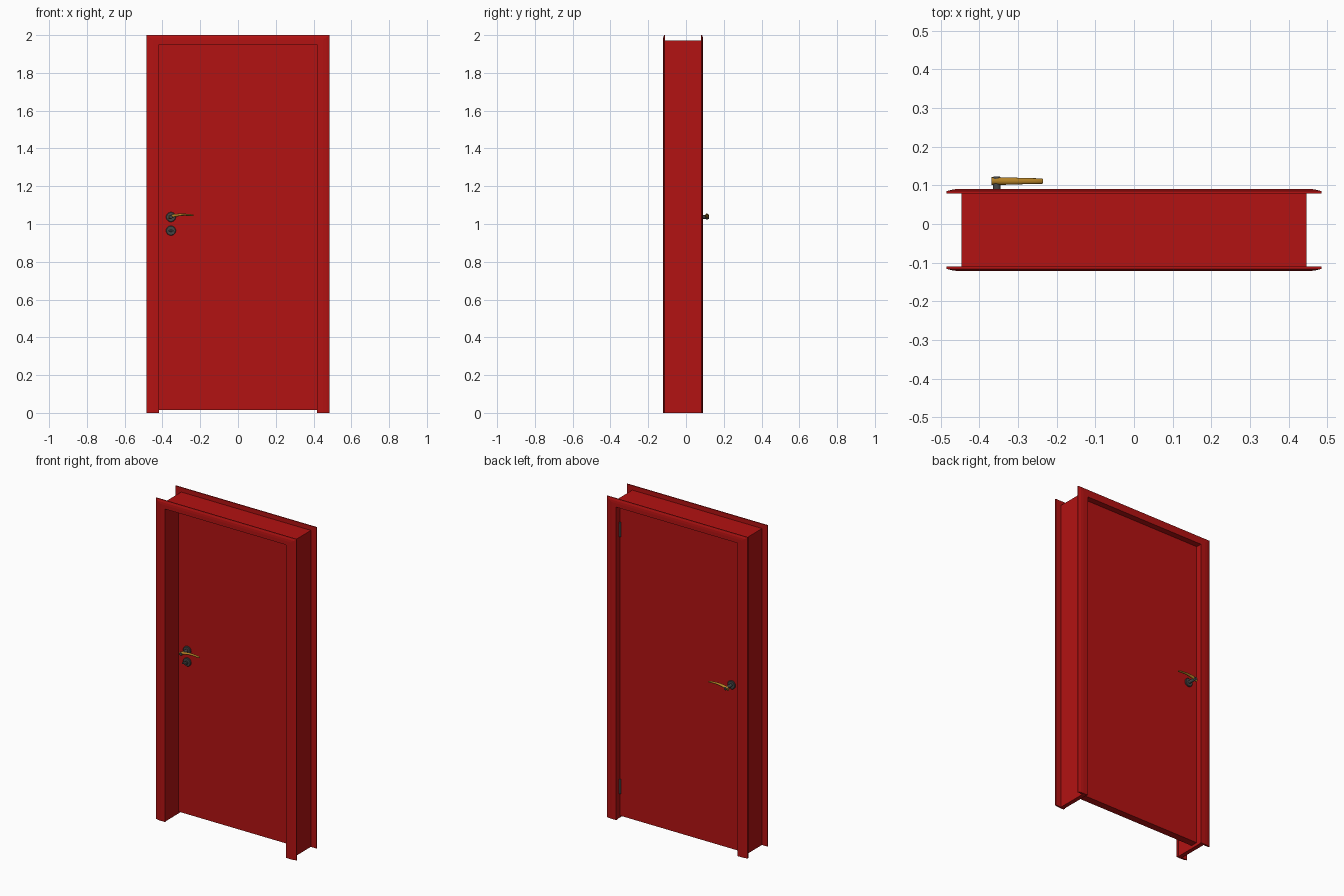
import bpy, bmesh, math
from mathutils import Matrix, Vector

if "Cube" in bpy.data.objects:
    bpy.data.objects.remove(bpy.data.objects["Cube"])


def material(name, rgb):
    m = bpy.data.materials.new(name)
    m.diffuse_color = (*rgb, 1)
    m.use_nodes = True
    m.node_tree.nodes["Principled BSDF"].inputs["Base Color"].default_value = m.diffuse_color
    return m


RED = material("red_paint", (0.45, 0.006, 0.006))
BRASS = material("brass", (0.45, 0.22, 0.02))
METAL = material("dark_metal", (0.06, 0.06, 0.06))

HALF_W, HEAD = 0.418, 1.95          # clear opening
DOOR_FRONT, DOOR_BACK = 0.01, 0.055
HX, HZ, LOCK_Z = -0.355, 1.037, 0.965


def finish(name, bm, mat, smooth=False):
    bmesh.ops.recalc_face_normals(bm, faces=bm.faces[:])
    me = bpy.data.meshes.new(name)
    bm.to_mesh(me)
    bm.free()
    me.materials.append(mat)
    ob = bpy.data.objects.new(name, me)
    bpy.context.collection.objects.link(ob)
    if smooth:
        bpy.ops.object.select_all(action='DESELECT')
        bpy.context.view_layer.objects.active = ob
        ob.select_set(True)
        bpy.ops.object.shade_smooth_by_angle(angle=math.radians(40))
    return ob


def skin(name, rings, mat, smooth=False):
    """Joins closed rings of points into a capped tube."""
    bm = bmesh.new()
    vs = [[bm.verts.new(p) for p in r] for r in rings]
    n = len(vs[0])
    for a, b in zip(vs, vs[1:]):
        for i in range(n):
            j = (i + 1) % n
            bm.faces.new((a[i], a[j], b[j], b[i]))
    bm.faces.new(vs[0])
    bm.faces.new(vs[-1])
    return finish(name, bm, mat, smooth)


def surround(name, profile):
    """Sweeps an (outward, y) profile up, over and down the opening with mitres."""
    rings = []
    for side, top in ((-1, False), (-1, True), (1, True), (1, False)):
        rings.append([(side * (HALF_W + u), y, HEAD + 0.75 * u if top else 0)
                      for u, y in profile])
    return skin(name, rings, RED)


def box(name, lo, hi, mat):
    bm = bmesh.new()
    bmesh.ops.create_cube(bm, size=1)
    lo, hi = Vector(lo), Vector(hi)
    bmesh.ops.transform(bm, verts=bm.verts,
                        matrix=Matrix.Translation((lo + hi) / 2) @ Matrix.Diagonal((*(hi - lo), 1)))
    return finish(name, bm, mat)


def turned(name, x, z, steps, face, out):
    """Round part on a door face; steps are (distance from face, radius)."""
    rings = [[(x + r * math.cos(t), face + out * d, z + r * math.sin(t))
              for t in (2 * math.pi * i / 32 for i in range(32))] for d, r in steps]
    return skin(name, rings, METAL, True)


def lever(name, face, out):
    """Gently arched, tapering grip."""
    path = [(-0.369, 1.034, .010, .010), (-0.355, 1.039, .010, .010), (-0.335, 1.045, .0095, .008),
            (-0.310, 1.0485, .009, .0065), (-0.285, 1.0495, .008, .0055), (-0.258, 1.048, .0075, .005),
            (-0.238, 1.0455, .007, .0045), (-0.235, 1.045, .005, .003)]
    yc = face + out * 0.056
    rings = []
    for x, z, ry, rz in path:
        rings.append([(x, yc + ry * math.cos(t), z + rz * math.sin(t))
                      for t in (2 * math.pi * i / 16 for i in range(16))])
    return skin(name, rings, BRASS, True)


# frame: jamb lining with door stop, and architraves on both sides
surround("jamb_lining", [(0.003, -0.112), (0.003, 0.082), (0.029, 0.082), (0.029, -0.112)])
for name, s, base in (("front_architrave", -1, -0.110), ("back_architrave", 1, 0.079)):
    surround(name, [(0, base), (0, base + s * .012), (0.032, base + s * .012),
                    (0.050, base + s * .0105), (0.067, base + s * .006), (0.067, base)])

# door leaf
box("door_leaf", (-0.417, DOOR_FRONT, 0.015), (0.417, DOOR_BACK, 1.949), RED)

# lever handles on both faces
for side, face, out in (("front", DOOR_FRONT, -1), ("back", DOOR_BACK, 1)):
    turned(side + "_handle_rose", HX, HZ,
           [(-.001, .026), (.006, .026), (.009, .023)], face, out)
    turned(side + "_handle_spindle", HX, HZ,
           [(.005, .0095), (.066, .0095), (.068, .008)], face, out)
    lever(side + "_lever", face, out)

# lock rose with thumb turn on the front
turned("lock_rose", HX, LOCK_Z, [(-.001, .026), (.006, .026), (.009, .023)], DOOR_FRONT, -1)
turned("thumb_turn_stem", HX, LOCK_Z, [(.006, .009), (.018, .009)], DOOR_FRONT, -1)
box("thumb_turn", (HX - .014, DOOR_FRONT - .032, LOCK_Z - .004),
    (HX + .014, DOOR_FRONT - .016, LOCK_Z + .004), METAL)

# latch plate on the door edge side, and hinges on the other
box("latch_plate", (-0.4195, 0.022, 0.92), (-0.4165, 0.043, 1.08), METAL)
for name, z in (("lower_hinge", 0.2), ("upper_hinge", 1.8)):
    rings = [[(0.413 + .006 * math.cos(t), 0.06 + .006 * math.sin(t), z + dz)
              for t in (2 * math.pi * i / 16 for i in range(16))] for dz in (-.045, .045)]
    skin(name, rings, METAL, True)
